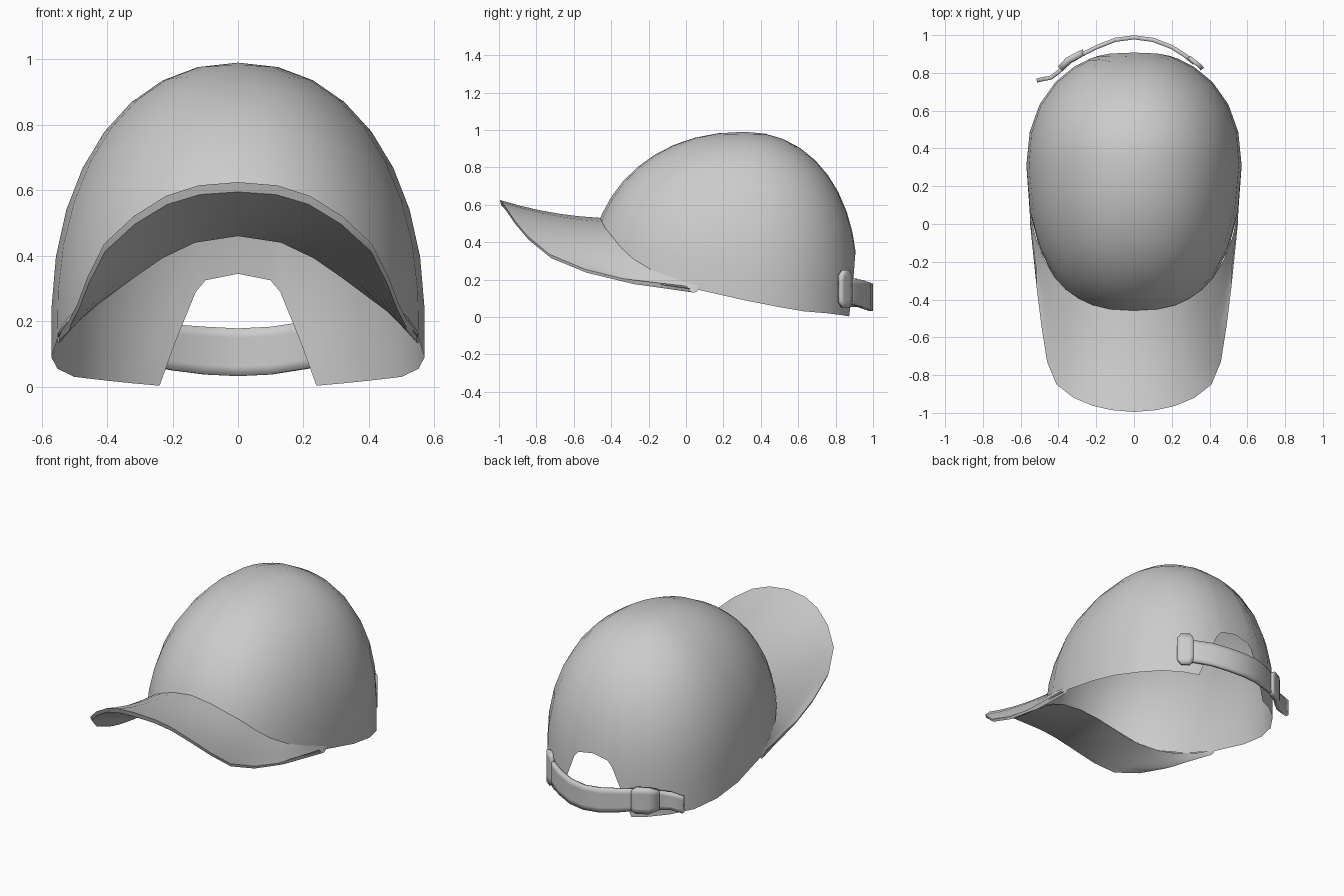
import bpy
from math import sin, cos, radians, pi
from mathutils import Vector

cube = bpy.data.objects.get("Cube")
if cube:
    bpy.data.objects.remove(cube)

fabric = bpy.data.materials.new("grey_fabric")
fabric.use_nodes = True
GREY = (0.6, 0.6, 0.6, 1)
fabric.diffuse_color = GREY
fabric.node_tree.nodes["Principled BSDF"].inputs["Base Color"].default_value = GREY

APEX_Y, TOP, BASE = 0.31, 0.99, 0.2
HALF_WIDTH, FRONT, BACK = 0.57, 0.83, 0.605


def crown_point(degrees, z):
    """Point on the crown; 0 degrees is the front, 180 the back."""
    a = radians(degrees)
    h = min(1, max(0, (z - BASE) / (TOP - BASE)))
    r = max(0, 1 - h ** 2.15) ** 0.465
    c = cos(a)
    depth = -FRONT if c > 0 else BACK
    return Vector((HALF_WIDTH * r * abs(sin(a)) ** 0.91,
                   APEX_Y + depth * r * abs(c) ** 0.91, z))


def mirrored(half):
    """Rows of points from centre to +x, extended to -x."""
    flip = Vector((-1, 1, 1))
    return [[p * flip for p in row] for row in half[:0:-1]] + half


def sheet(name, rows, loop=False, smooth=40):
    """Skin rows of points and shade smoothly."""
    n, m = len(rows), len(rows[0])
    verts = [p for row in rows for p in row]
    faces = [(i * m + j, i * m + j + 1, (i + 1) % n * m + j + 1, (i + 1) % n * m + j)
             for i in range(n if loop else n - 1) for j in range(m - 1)]
    mesh = bpy.data.meshes.new(name)
    mesh.from_pydata(verts, [], faces)
    obj = bpy.data.objects.new(name, mesh)
    bpy.context.collection.objects.link(obj)
    mesh.materials.append(fabric)
    bpy.ops.object.select_all(action="DESELECT")
    obj.select_set(True)
    bpy.context.view_layer.objects.active = obj
    bpy.ops.object.mode_set(mode="EDIT")
    bpy.ops.mesh.select_all(action="SELECT")
    bpy.ops.mesh.remove_doubles(threshold=0.0005)
    bpy.ops.object.mode_set(mode="OBJECT")
    bpy.ops.object.shade_smooth_by_angle(angle=radians(smooth))
    return obj


# Crown: rim height by angle, rising over the forehead and the rear arch
rim = [(0, .46), (12, .44), (24, .385), (35, .315), (46, .255), (60, .2),
       (75, .145), (90, .09), (105, .055), (120, .03), (135, .02), (148, .01),
       (157.3, .003), (162.6, .14), (168.7, .29), (171.5, .325), (180, .345)]
ROWS = 9
half = [[crown_point(a, z + (TOP - z) * sin(j / ROWS * pi / 2))
         for j in range(ROWS + 1)] for a, z in rim]
sheet("crown", mirrored(half)[:0:-1], loop=True)

# Brim: top skin from the seam to the edge, underside back to the crown rim
seam = [(0, .53, .46), (12, .51, .44), (22, .47, .395), (30, .43, .345), (38, .37, .3),
        (46, .31, .255), (55, .255, .215), (65, .21, .18), (75, .165, .145)]
edge = [(0, -.995, .625), (.12, -.985, .615), (.22, -.962, .583), (.32, -.92, .52),
        (.41, -.85, .435), (.46, -.73, .335), (.49, -.54, .255),
        (.515, -.34, .205), (.55, 0, .165)]


def sagging(start, end):
    steps = [k / 5 for k in range(6)]
    return [start.lerp(end, t) - Vector((0, 0, 0.07 * t * (1 - t))) for t in steps]


half = []
for i, ((a, top, under), rim_edge) in enumerate(zip(seam, edge)):
    outer = Vector(rim_edge)
    lip = outer + Vector((-.004 if i else 0, .008, -.03 + .002 * i))
    half.append(sagging(crown_point(a, top), outer)
                + sagging(crown_point(a, under), lip)[::-1])
sheet("brim", mirrored(half))


def ribbon(name, path, thickness):
    """Upright padded band through (x, y, middle height, half height) points."""
    rows = [[Vector((x, y, z + h * k)) for k in (-1, -.6, .6, 1)] for x, y, z, h in path]
    obj = sheet(name, rows, smooth=100)
    solid = obj.modifiers.new("thickness", "SOLIDIFY")
    solid.thickness = thickness
    solid.offset = 0


# Rear closure: strap, stitched tab and buckle
ribbon("rear_strap", [(.32, .852, .14, .065), (.27, .892, .135, .07), (.2, .937, .125, .072),
                      (.1, .975, .11, .073), (0, .988, .105, .073), (-.1, .975, .11, .073),
                      (-.2, .935, .12, .07), (-.28, .895, .13, .065), (-.34, .86, .13, .06),
                      (-.4, .805, .125, .055), (-.44, .775, .12, .052), (-.515, .76, .11, .05)], 0.022)
ribbon("strap_tab", [(.362, .82, .15, .07), (.347, .838, .15, .1),
                     (.308, .868, .15, .1), (.29, .882, .15, .07)], 0.022)
ribbon("strap_buckle", [(-.265, .908, .13, .06), (-.29, .898, .13, .076),
                        (-.35, .866, .13, .076), (-.39, .822, .13, .058)], 0.034)
